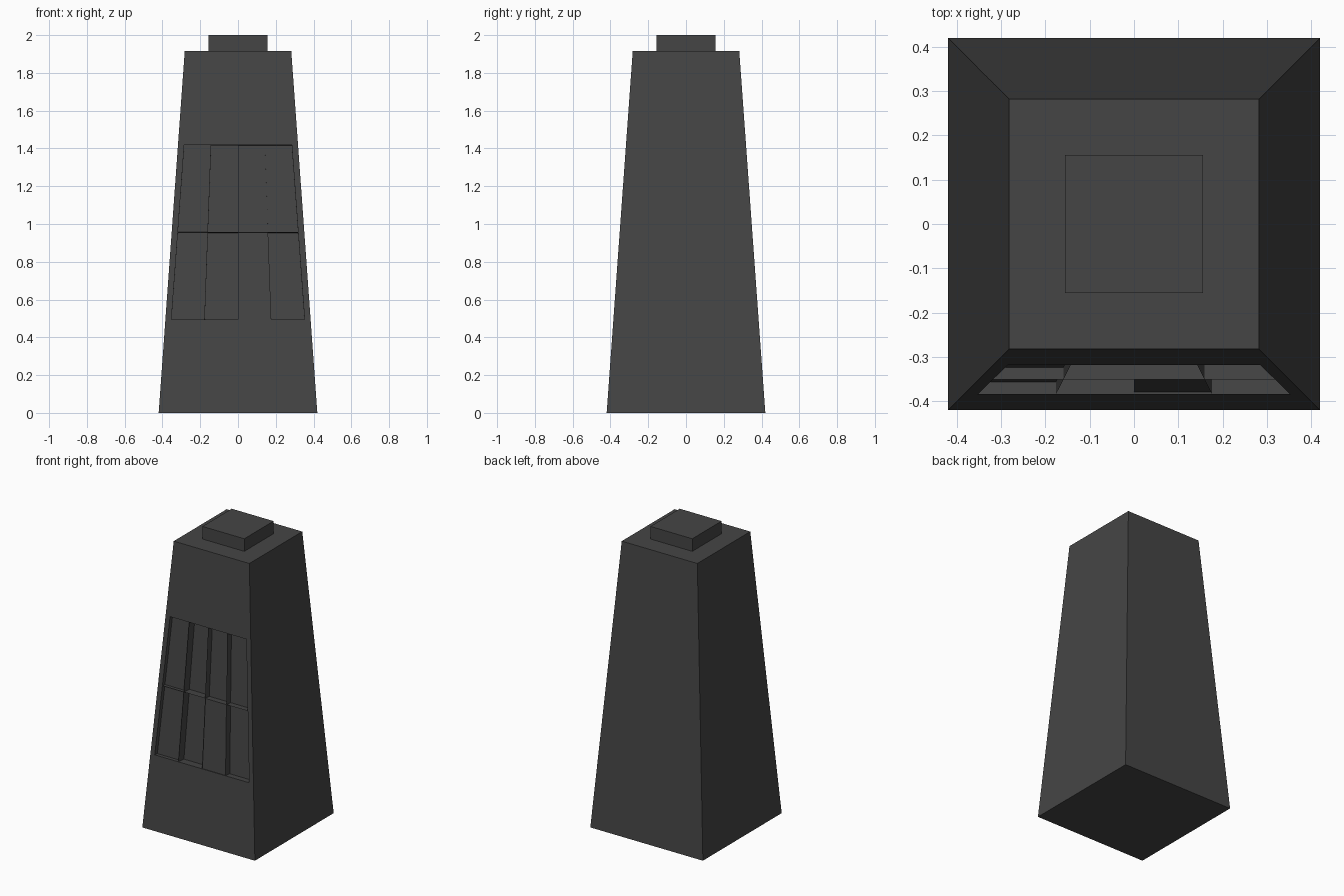
import bpy, bmesh

cube = bpy.data.objects.get("Cube")
if cube:
    bpy.data.objects.remove(cube, do_unlink=True)

# One flat dark grey for everything
grey = bpy.data.materials.new("dark_grey")
grey.use_nodes = True
colour = (0.06, 0.06, 0.06, 1)
grey.diffuse_color = colour
grey.node_tree.nodes["Principled BSDF"].inputs["Base Color"].default_value = colour


def frustum(bm, base, top, z0, z1):
    """Square block that narrows from half-width base to half-width top."""
    verts = bmesh.ops.create_cube(bm, size=2)["verts"]
    for v in verts:
        half, z = (top, z1) if v.co.z > 0 else (base, z0)
        v.co = (v.co.x * half, v.co.y * half, z)
    bm.normal_update()


def finish(bm, name):
    mesh = bpy.data.meshes.new(name)
    bm.to_mesh(mesh)
    bm.free()
    mesh.materials.append(grey)
    obj = bpy.data.objects.new(name, mesh)
    bpy.context.collection.objects.link(obj)
    return obj


# Tapered tower with a framed front
HEIGHT = 1.915
tower = bmesh.new()
frustum(tower, 0.42, 0.282, 0, HEIGHT)
front = min(tower.faces, key=lambda f: f.normal.y)
bmesh.ops.inset_region(tower, faces=[front], thickness=0.046)

# Four by four panels inside the frame
bmesh.ops.subdivide_edges(tower, edges=front.edges[:], cuts=3, use_grid_fill=True)
tower.normal_update()
rows = 4
bottom, top = 0.046, HEIGHT - 0.046
panels = [f for f in tower.faces if f.normal.y < -0.9 and len(f.verts) == 4
          and all(bottom - 0.01 < v.co.z < top + 0.01 for v in f.verts)
          and all(abs(v.co.x) < 0.42 - 0.072 * v.co.z - 0.03 for v in f.verts)]

# Each panel sinks by its own depth, bottom row first, -x to +x
depths = [
    (0.028, 0.060, 0.005, 0.045),
    (0.027, 0.060, 0.045, 0.045),
    (0.032, 0.003, 0.070, 0.005),
    (0.035, 0.050, 0.022, 0.032),
]
panels.sort(key=lambda f: f.calc_center_median().z)
for r in range(rows):
    row = sorted(panels[r * 4:r * 4 + 4], key=lambda f: f.calc_center_median().x)
    for panel, depth in zip(row, depths[r]):
        inward = -panel.normal * depth
        sunk = bmesh.ops.extrude_discrete_faces(tower, faces=[panel])["faces"][0]
        bmesh.ops.translate(tower, verts=sunk.verts[:], vec=inward)
finish(tower, "tower")

# Square cap on top
cap = bmesh.new()
frustum(cap, 0.156, 0.156, HEIGHT, 2)
finish(cap, "cap")
